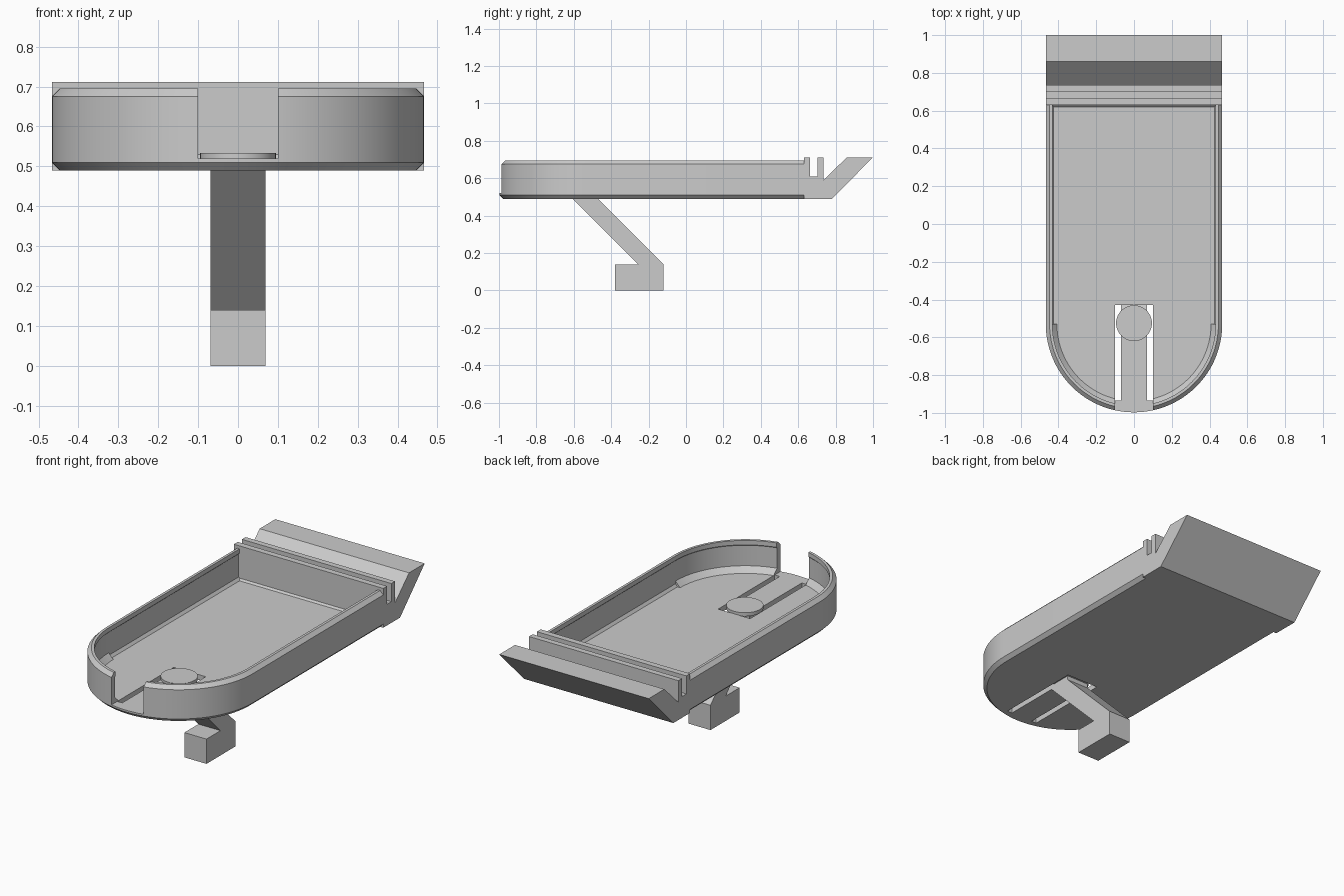
import bpy, bmesh, math

if "Cube" in bpy.data.objects:
    bpy.data.objects.remove(bpy.data.objects["Cube"])

ARC_Y = -0.53   # centre of the rounded front end
SEGS = 64


def make_object(name, bm):
    bmesh.ops.recalc_face_normals(bm, faces=bm.faces[:])
    mesh = bpy.data.meshes.new(name)
    bm.to_mesh(mesh)
    bm.free()
    ob = bpy.data.objects.new(name, mesh)
    bpy.context.collection.objects.link(ob)
    return ob


def extrude_profile(name, pts, half_width):
    """Side profile (y, z) extruded symmetrically along x."""
    bm = bmesh.new()
    face = bm.faces.new([bm.verts.new((-half_width, y, z)) for y, z in pts])
    ext = bmesh.ops.extrude_face_region(bm, geom=[face])
    verts = [g for g in ext["geom"] if isinstance(g, bmesh.types.BMVert)]
    bmesh.ops.translate(bm, verts=verts, vec=(2 * half_width, 0, 0))
    return make_object(name, bm)


def cut_box(target, name, half_width, y0, y1, z0, z1):
    cutter = extrude_profile(name, [(y0, z0), (y1, z0), (y1, z1), (y0, z1)], half_width)
    cutter.hide_render = True
    cutter.hide_viewport = False
    mod = target.modifiers.new(name, 'BOOLEAN')
    mod.operation = 'DIFFERENCE'
    mod.solver = 'EXACT'
    mod.object = cutter
    bpy.context.view_layer.objects.active = target
    bpy.ops.object.modifier_apply(modifier=name)
    bpy.data.objects.remove(cutter)


def ring(bm, w, r, back, z_side, z_arc):
    """U-shaped outline: straight sides at +-w, round end of radius r."""
    pts = [(-w, back, z_side), (-w, ARC_Y, z_side)]
    for i in range(SEGS + 1):
        a = math.pi + math.pi * i / SEGS
        pts.append((r * math.cos(a), ARC_Y + r * math.sin(a), z_arc))
    pts += [(w, ARC_Y, z_side), (w, back, z_side)]
    return [bm.verts.new(p) for p in pts]


# tray shell: bottom, chamfers, rim, lip, inner wall, floor
bm = bmesh.new()
rows = [
    (0.447, 0.447, 0.65, 0.49, 0.49),
    (0.467, 0.467, 0.65, 0.51, 0.51),
    (0.467, 0.467, 0.65, 0.675, 0.675),
    (0.447, 0.447, 0.65, 0.695, 0.695),
    (0.432, 0.432, 0.64, 0.695, 0.695),
    (0.432, 0.432, 0.64, 0.67, 0.67),
    (0.437, 0.437, 0.64, 0.665, 0.665),
    (0.437, 0.437, 0.635, 0.535, 0.55),
    (0.425, 0.408, 0.62, 0.52, 0.52),
]
rings = [ring(bm, *row) for row in rows]
n = len(rings[0])
for a, b in zip(rings, rings[1:]):
    for i in range(n):
        j = (i + 1) % n
        bm.faces.new((a[i], a[j], b[j], b[i]))
bm.faces.new(rings[0])
bm.faces.new(rings[-1])
bmesh.ops.remove_doubles(bm, verts=bm.verts[:], dist=1e-5)
tray = make_object("tray", bm)
cut_box(tray, "slot_cutter", 0.10, -0.935, -0.43, 0.40, 0.62)
cut_box(tray, "gap_cutter", 0.10, -1.10, -0.88, 0.5201, 0.90)

# rear block with two thin ribs and a slanted lip
extrude_profile("rear_lip", [
    (0.63, 0.49), (0.78, 0.49), (1.0, 0.712), (0.86, 0.712), (0.735, 0.59),
    (0.735, 0.712), (0.702, 0.712), (0.702, 0.61), (0.664, 0.61),
    (0.664, 0.712), (0.63, 0.712)], 0.467)

# springy tongue with slanted arm and foot below
extrude_profile("tongue_arm", [
    (-0.38, 0), (-0.12, 0), (-0.12, 0.14), (-0.47, 0.49), (-0.47, 0.52),
    (-0.936, 0.52), (-0.936, 0.49), (-0.605, 0.49), (-0.255, 0.14),
    (-0.38, 0.14)], 0.069)

# round button on the tongue
bpy.ops.mesh.primitive_cylinder_add(vertices=48, radius=0.095, depth=0.02,
                                    location=(0, -0.525, 0.524))
button = bpy.context.object
button.name = "button"

# smooth the curved walls, keep edges crisp
bpy.ops.object.select_all(action='DESELECT')
for ob in (tray, button):
    ob.select_set(True)
bpy.context.view_layer.objects.active = tray
bpy.ops.object.shade_smooth_by_angle(angle=math.radians(25))
